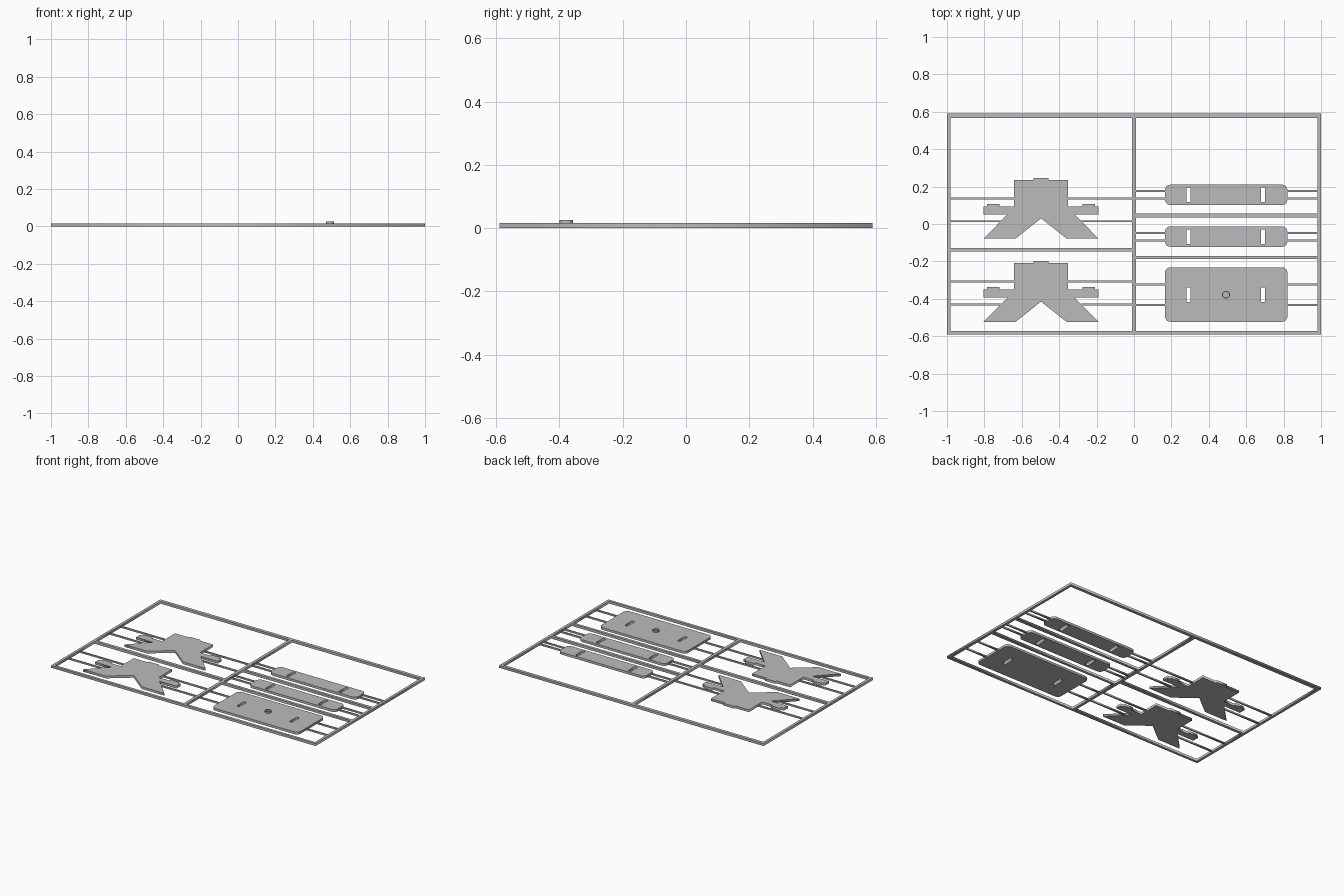
import bpy
from math import sin, cos, pi

cube = bpy.data.objects.get("Cube")
if cube:
    bpy.data.objects.remove(cube, do_unlink=True)

THICK = 0.016
grey = bpy.data.materials.new("plain grey")
grey.use_nodes = True
grey.diffuse_color = (0.5, 0.5, 0.5, 1)
grey.node_tree.nodes["Principled BSDF"].inputs["Base Color"].default_value = (0.5, 0.5, 0.5, 1)


def slab(name, loops, z0, z1):
    """Extrude a flat outline (first loop) with holes (other loops)."""
    curve = bpy.data.curves.new(name, "CURVE")
    curve.dimensions = "2D"
    curve.fill_mode = "BOTH"
    curve.extrude = (z1 - z0) / 2
    for loop in loops:
        spline = curve.splines.new("POLY")
        spline.points.add(len(loop) - 1)
        for point, (x, y) in zip(spline.points, loop):
            point.co = (x, y, 0, 1)
        spline.use_cyclic_u = True
    temp = bpy.data.objects.new(name + " outline", curve)
    bpy.context.collection.objects.link(temp)
    graph = bpy.context.evaluated_depsgraph_get()
    mesh = bpy.data.meshes.new_from_object(temp.evaluated_get(graph))
    bpy.data.objects.remove(temp, do_unlink=True)
    mesh.materials.clear()
    mesh.materials.append(grey)
    obj = bpy.data.objects.new(name, mesh)
    obj.location.z = (z0 + z1) / 2
    bpy.context.collection.objects.link(obj)
    return obj


def rect(x0, x1, y0, y1):
    return [(x0, y0), (x1, y0), (x1, y1), (x0, y1)]


def rounded(x0, x1, y0, y1, r, steps=6):
    corners = [(x1 - r, y1 - r), (x0 + r, y1 - r), (x0 + r, y0 + r), (x1 - r, y0 + r)]
    return [(cx + r * cos((q + i / steps) * pi / 2), cy + r * sin((q + i / steps) * pi / 2))
            for q, (cx, cy) in enumerate(corners) for i in range(steps + 1)]


def circle(cx, cy, r, n=24):
    return [(cx + r * cos(2 * pi * i / n), cy + r * sin(2 * pi * i / n)) for i in range(n)]


def runner(name, x0, x1, y):
    slab(name, [rect(x0, x1, y - 0.005, y + 0.005)], 0.003, 0.013)


# Outer frame with its five windows
windows = [rect(-0.982, -0.01, -0.127, 0.568), rect(-0.982, -0.01, -0.572, -0.147),
           rect(0.01, 0.982, 0.055, 0.568), rect(0.01, 0.982, -0.17, 0.036),
           rect(0.01, 0.982, -0.572, -0.188)]
slab("frame", [rect(-1, 1, -0.59, 0.59)] + windows, 0, THICK)

# Slotted rounded plates: name, bottom, top, half slot length, runner offset
plates = [("upper_strip", 0.102, 0.21, 0.039, 0.02),
          ("lower_strip", -0.122, -0.013, 0.039, 0.02),
          ("large_plate", -0.523, -0.232, 0.039, 0.055)]
for name, y0, y1, half, gap in plates:
    mid = (y0 + y1) / 2
    slots = [rect(x - 0.011, x + 0.011, mid - half, mid + half) for x in (0.292, 0.69)]
    slab(name, [rounded(0.166, 0.82, y0, y1, 0.028)] + slots, 0, THICK)
    for y in (mid - gap, mid + gap):
        runner(name + "_left_runner", 0.82, 0.985, y)
        runner(name + "_right_runner", 0.008, 0.166, y)

# Raised ring on the large plate
slab("ring", [circle(0.492, -0.378, 0.021), circle(0.492, -0.378, 0.016)], THICK, 0.026)

# Winged body pieces, mirrored half profile
half_profile = [(0.04, 0.247), (0.04, 0.236), (0.144, 0.236), (0.144, 0.094),
                (0.222, 0.094), (0.222, 0.107), (0.289, 0.107), (0.289, 0.094),
                (0.308, 0.094), (0.308, 0.051), (0.18, 0.051), (0.307, -0.078),
                (0.136, -0.078)]
CX = -0.497
for name, dy in (("upper_wing", 0), ("lower_wing", -0.445)):
    right = [(CX + x, y + dy) for x, y in half_profile]
    left = [(CX - x, y + dy) for x, y in reversed(half_profile)]
    slab(name, [right + [(CX, 0.03 + dy)] + left], 0, THICK)
    for y, reach in ((0.137, 0.144), (0.015, 0.214)):
        runner(name + "_left_runner", CX + reach, -0.008, y + dy)
        runner(name + "_right_runner", -0.985, CX - reach, y + dy)
